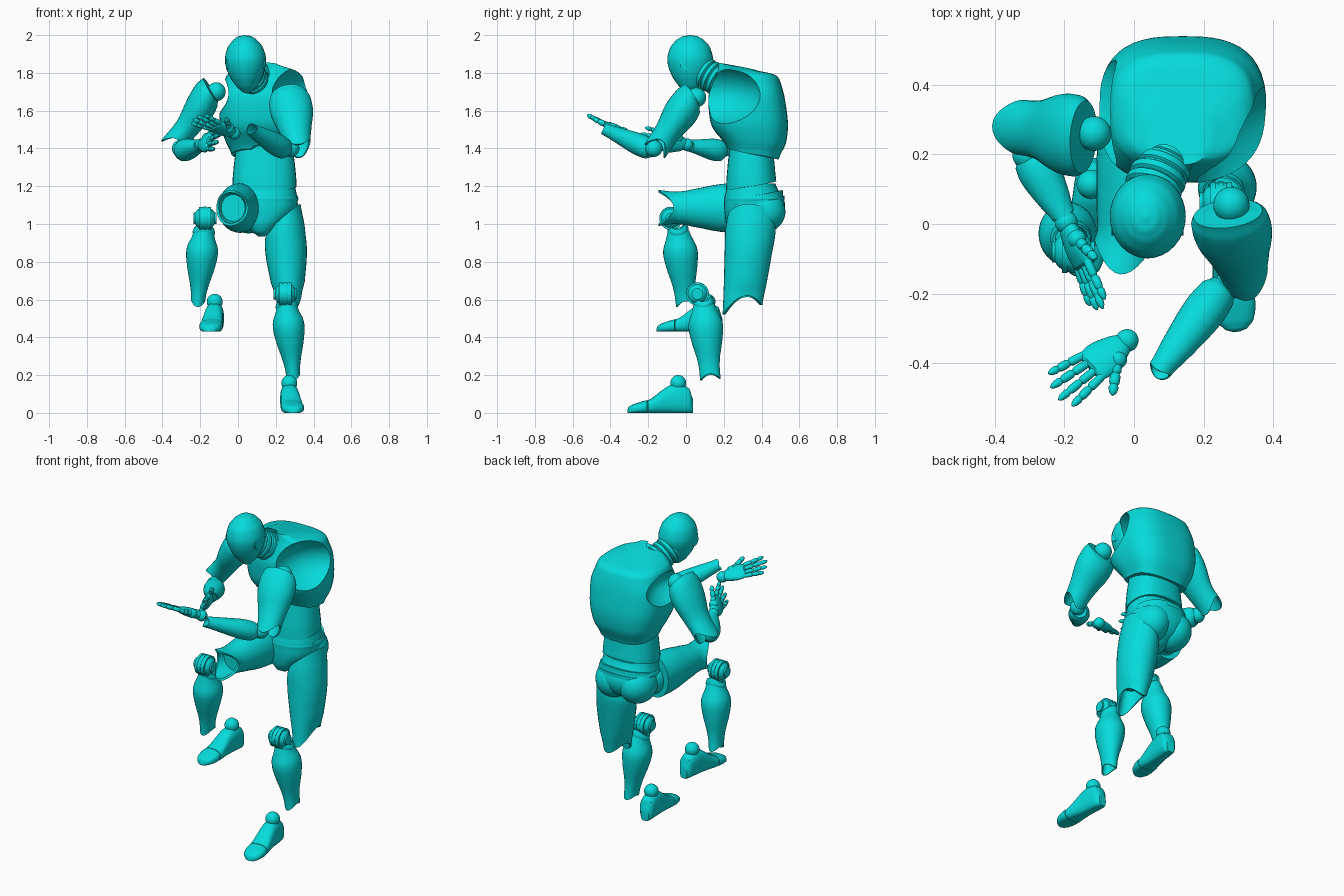
import bpy, bmesh, math
from mathutils import Vector

cube = bpy.data.objects.get("Cube")
if cube:
    bpy.data.objects.remove(cube, do_unlink=True)
bpy.ops.object.select_all(action='DESELECT')
teal = bpy.data.materials.new("teal plastic")
teal.use_nodes = True
teal.diffuse_color = (0.002, 0.71, 0.71, 1)
teal.node_tree.nodes["Principled BSDF"].inputs["Base Color"].default_value = teal.diffuse_color
X, Y, Z = Vector((1, 0, 0)), Vector((0, 1, 0)), Vector((0, 0, 1))

# Turn a bmesh into a named, coloured, selected object
def finish(name, bm):
    bmesh.ops.recalc_face_normals(bm, faces=bm.faces)
    mesh = bpy.data.meshes.new(name)
    bm.to_mesh(mesh)
    bm.free()
    mesh.materials.append(teal)
    obj = bpy.data.objects.new(name, mesh)
    bpy.context.scene.collection.objects.link(obj)
    obj.select_set(True)
    return obj

# Smooth a coarse profile with a Catmull-Rom spline
def refine(profile, steps):
    rows = [tuple(r) + (0,) * (5 - len(r)) for r in profile]
    out = []
    for i in range(len(rows) - 1):
        a, b, c, d = rows[max(i - 1, 0)], rows[i], rows[i + 1], rows[min(i + 2, len(rows) - 1)]
        for t in (s / steps for s in range(steps)):
            out.append([q + t * (r - p + t * (2 * p - 5 * q + 4 * r - e + t * (3 * (q - r) + e - p))) / 2
                        for p, q, r, e in zip(a, b, c, d)])
            out[-1][0] = b[0] + t * (c[0] - b[0])
    return out + [list(rows[-1])]

# Oval sections (t, half width, half depth, depth shift, width shift) along an axis;
# a lip makes a hollow, hooked end; tilt and slant skew the ends
def loft(name, start, end, profile, side=X, lip=(0, 0), tilt=(0, 0), slant=0, power=2, count=32, steps=4):
    start, axis = Vector(start), Vector(end) - Vector(start)
    w = axis.normalized()
    u = (side - w * side.dot(w)).normalized()
    v = w.cross(u)
    rows = refine(profile, steps)
    first, last, fade = rows[0][0], rows[-1][0], (rows[-1][0] - rows[0][0]) / 4
    sections = [(r, max(0, 1 - (r[0] - first) / fade), max(0, 1 - (last - r[0]) / fade)) for r in rows]
    for which, inward in ((0, fade), (1, -fade)):
        if lip[which]:
            (t, ra, rb, *shift), k0, k1 = sections[-which]
            extra = [([t, ra * 0.86, rb * 0.86, *shift], k0, k1),
                     ([t + inward * 0.8, ra * 0.75, rb * 0.75, *shift], 0, 0)]
            sections = sections + extra if which else extra[::-1] + sections
    bm = bmesh.new()
    rings = []
    for (t, ra, rb, dv, du), k0, k1 in sections:
        rings.append([])
        for i in range(count):
            angle = math.tau * i / count
            c, s = math.cos(angle), math.sin(angle)
            shift = -(lip[1] * k1 - lip[0] * k0) * math.cos(2 * angle)
            shift += (tilt[1] * k1 - tilt[0] * k0) * s - slant * k0 * c
            c, s = (math.copysign(abs(k) ** (2 / power), k) for k in (c, s))
            place = start + axis * t + u * (ra * c + du) + v * (rb * s + dv) + w * shift
            rings[-1].append(bm.verts.new(place))
    for a, b in zip(rings, rings[1:]):
        for i in range(count):
            bm.faces.new((a[i - 1], a[i], b[i], b[i - 1]))
    bm.faces.new(rings[0])
    bm.faces.new(rings[-1])
    return finish(name, bm)

def ball(name, place, radius, stretch=(1, 1, 1)):
    bm = bmesh.new()
    bmesh.ops.create_uvsphere(bm, u_segments=28, v_segments=18, radius=radius)
    for vert in bm.verts:
        vert.co = Vector(a * b for a, b in zip(vert.co, stretch)) + Vector(place)
    return finish(name, bm)

# Short sideways hinge cap
def disc(name, place, radius, half):
    loft(name, place - X * half, place + X * half, [(0, radius, radius), (1, radius, radius)], Y, steps=1)

def carve(obj, place, radius, stretch=(1, 1, 1)):
    cutter = ball("cutter", place, radius, stretch)
    cutter.hide_render = True
    mod = obj.modifiers.new("socket", 'BOOLEAN')
    mod.operation, mod.solver, mod.object = 'DIFFERENCE', 'EXACT', cutter
    bpy.context.view_layer.objects.active = obj
    bpy.ops.object.modifier_apply(modifier=mod.name)
    bpy.data.objects.remove(cutter, do_unlink=True)

# Head, ears and ribbed neck
loft("head", (.032, .02, 2), (.05, .025, 1.69),
     [(0, .004, .004), (.02, .035, .04), (.08, .062, .072), (.2, .092, .104), (.4, .109, .121),
      (.58, .101, .112), (.74, .081, .09), (.88, .054, .06), (.97, .025, .03), (1, .004, .004)])
for name, reach in (("left_ear", .098), ("right_ear", -.098)):
    disc(name, Vector((.039 + reach, 0, 1.85)), .033, .005)
collar, nape = Vector((.045, .08, 1.81)), Vector((.105, .22, 1.73))
loft("neck", collar, nape, [(0, .072, .072), (1, .08, .08)])
for i in range(4):
    loft("neck_ring", collar.lerp(nape, .1 + i * .19), collar.lerp(nape, .28 + i * .19),
         [(0, .074, .074), (.2, .083, .083), (.8, .083, .083), (1, .074, .074)])

# Torso: heights run along the axis, so t is z
base, top = (.14, 0, 0), (.14, 0, 1)
chest = loft("chest", base, top,
             [(1.37, .175, .135, .355), (1.44, .207, .172, .357), (1.52, .232, .202, .338), (1.6, .24, .206, .327),
              (1.68, .238, .2, .32), (1.74, .217, .183, .322), (1.785, .2, .165, .325),
              (1.81, .165, .145, .315), (1.835, .09, .1, .27, -.01)],
             tilt=(.03, -.02), power=2.8, count=48)
carve(chest, (.46, .13, 1.69), .28, (1, 1, .65))
carve(chest, (-.25, .32, 1.68), .25, (1, 1, .5))
carve(chest, (.085, .16, 1.8), .08)
carve(chest, (.13, .17, 1.36), .1, (1, 1, .7))
loft("abdomen", base, top, [(1.2, .17, .133, .345), (1.28, .165, .127, .345), (1.42, .15, .115, .345)],
     tilt=(-.025, 0), power=2.4)
loft("pelvis", base, top,
     [(.935, .02, .04, .31, -.015), (.955, .05, .085, .32, -.015), (1, .108, .135, .348, -.01), (1.06, .16, .158, .362),
      (1.12, .176, .16, .362), (1.17, .168, .142, .352), (1.215, .16, .125, .348)], power=2.3)
loft("hip_band", base, top, [(1.12, .176, .16, .361), (1.135, .18, .16, .36), (1.15, .174, .154, .358)],
     tilt=(-.03, .03), power=2.3)
for x in (.055, .215):
    ball("buttock", (x, .4, 1.065), .115, (.95, 1.1, 1))

# Thighs
ball("left_hip", (.24, .345, 1.04), .085)
ball("right_hip", (.04, .3, 1.07), .1)
loft("left_thigh", (.245, .348, 1.03), (.27, .302, .58),
     [(0, .09, .128), (.15, .105, .133), (.4, .11, .125), (.75, .09, .113), (1, .068, .102)],
     lip=(0, .035), tilt=(0, .035), slant=.07)
loft("right_thigh", (.012, .3, 1.085), (-.035, -.1, 1.085),
     [(0, .108, .132), (.3, .106, .126), (.65, .09, .1), (.85, .08, .086), (1, .085, .095)], lip=(0, .045))

def lower_leg(label, knee, upper, ankle):
    ball(label + "_knee", knee, .06)
    for shift, radius in ((-.053, .03), (-.024, .061), (0, .0615), (.024, .061), (.053, .03)):
        disc(label + "_knee_band", Vector(knee) + X * shift, radius, .008)
    loft(label + "_shin", upper, ankle,
         [(0, .054, .048), (.06, .06, .056), (.1, .058, .058), (.3, .083, .09), (.5, .076, .084),
          (.8, .047, .058), (1, .038, .054)], lip=(.015, .014))

lower_leg("left", (.25, .06, .63), (.255, .092, .6), (.293, .128, .19))
lower_leg("right", (-.175, -.08, 1.03), (-.178, -.045, .99), (-.213, 0, .58))

# Flat-soled foot with a separate toe cap and an ankle ball
def foot(label, heel, toe):
    heel, toe = Vector(heel), Vector(toe)
    sections = {"_foot": [(0, .026, .04), (.05, .042, .066), (.2, .048, .078), (.36, .05, .074),
                          (.5, .054, .058), (.62, .058, .042), (.7, .06, .035)],
                "_toes": [(.712, .06, .035), (.8, .061, .031), (.92, .05, .024), (.98, .03, .018), (1, .01, .01)]}
    for suffix, rows in sections.items():
        rows = [(t, wide, high, high - .004) for t, wide, high in rows]
        for vert in loft(label + suffix, heel, toe, rows, power=2.6).data.vertices:
            vert.co.z = max(vert.co.z, heel.z)
    ball(label + "_ankle", heel.lerp(toe, .22) + Z * .158, .042)

foot("left", (.265, .035, 0), (.295, -.31, 0))
foot("right", (-.115, .19, .43), (-.152, -.155, .43))

# Arms
ball("left_shoulder", (.28, .055, 1.67), .052)
loft("left_upper_arm", (.27, .03, 1.675), (.32, -.15, 1.41),
     [(0, .1, .07), (.1, .112, .085), (.35, .111, .09), (.7, .084, .07), (1, .07, .066)],
     lip=(0, .03), tilt=(.03, 0))
ball("left_elbow", (.28, -.17, 1.4), .045)
ball("right_shoulder", (-.115, .26, 1.7), .05)
loft("right_upper_arm", (-.145, .25, 1.71), (-.34, .28, 1.43),
     [(0, .105, .068), (.1, .117, .08), (.35, .114, .08, .008), (.7, .085, .064, .012), (1, .08, .062)],
     side=Y, lip=(0, .03), tilt=(-.03, 0))
ball("right_elbow", (-.305, .2, 1.4), .045)
forearm = [(0, .04, .04), (.08, .055, .055), (.3, .061, .058), (.65, .05, .045), (1, .035, .032)]
loft("left_forearm", (.255, -.18, 1.39), (.07, -.425, 1.5), forearm, lip=(0, .008))
loft("right_forearm", (-.3, .2, 1.385), (-.2, .02, 1.415), forearm, lip=(0, .008))

# Palm, four jointed fingers and a thumb
finger = [(0, .012, .012), (.34, .013, .013), (.4, .009, .009), (.46, .0125, .0125), (.66, .0125, .0125),
          (.72, .009, .009), (.78, .012, .012), (.93, .009, .009), (1, .003, .003)]
def hand(label, wrist, tip, thumb_side):
    wrist = Vector(wrist)
    w = (Vector(tip) - wrist).normalized()
    across = Vector(thumb_side)
    across = (across - w * across.dot(w)).normalized()
    ball(label + "_wrist", wrist, .033)
    loft(label + "_palm", wrist, wrist + w * .14,
         [(0, .025, .022), (.25, .042, .027), (.65, .057, .026), (.95, .053, .018), (1, .045, .01)], across)
    for place, size in ((.043, .128), (.015, .145), (-.015, .137), (-.043, .115)):
        root = wrist + w * .13 + across * place
        way = (w + across * place * 3.5).normalized()
        loft(label + "_finger", root, root + way * size, finger, across, count=12, steps=2)
    root = wrist + w * .06 + across * .03
    ball(label + "_thumb_base", root, .027)
    loft(label + "_thumb", root, root + (w * .75 + across * .7).normalized() * .115,
         [(t, a * 1.2, b * 1.2) for t, a, b in finger], w, count=12, steps=2)

hand("left", (-.02, -.335, 1.48), (-.225, -.485, 1.56), (.6, -.74, .35))
hand("right", (-.195, .005, 1.42), (-.1, -.24, 1.455), (.35, .1, .9))

# Smooth shading with sharp rims
bpy.context.view_layer.objects.active = chest
bpy.ops.object.shade_smooth_by_angle(angle=math.radians(38))
